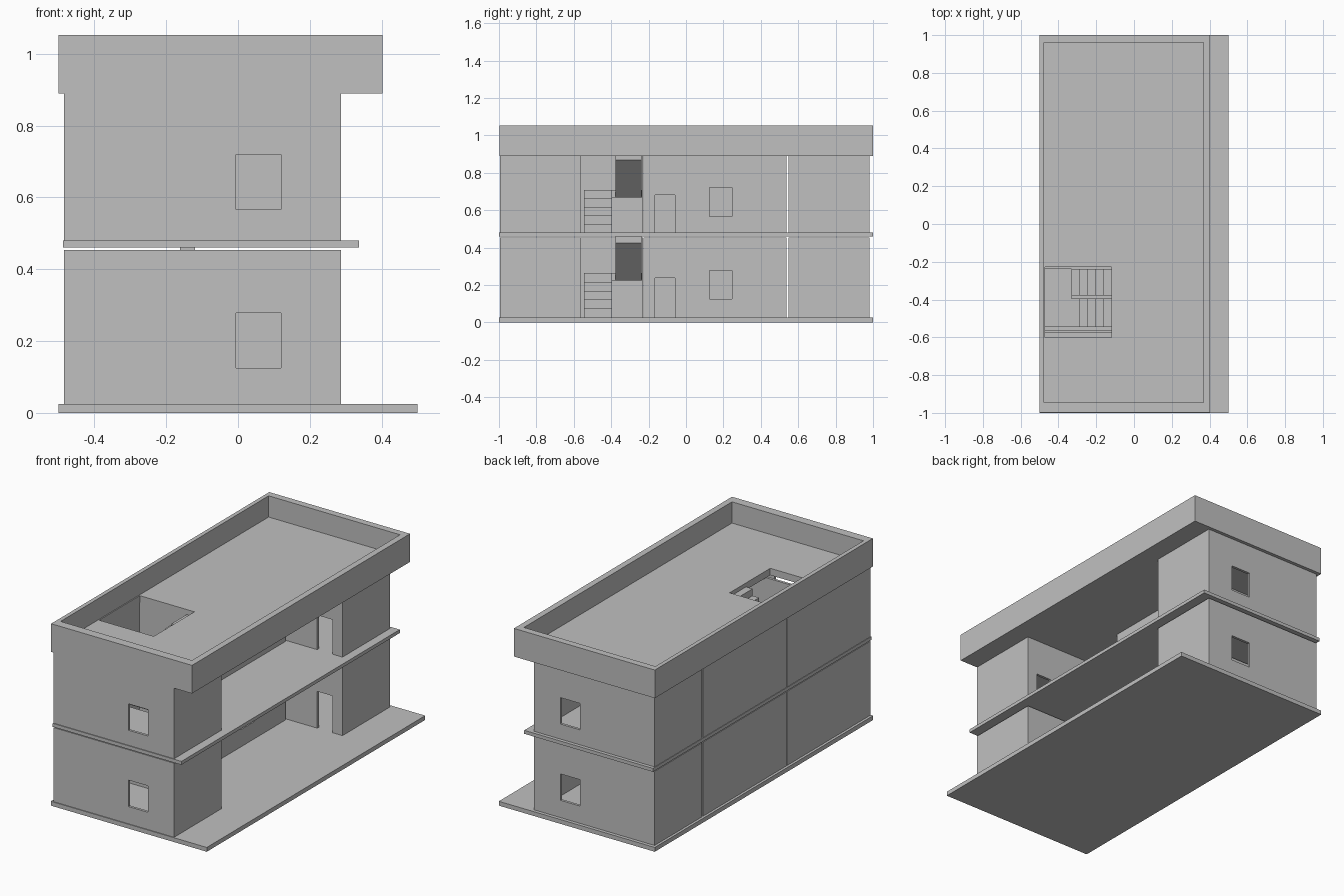
import bpy
import bmesh
from mathutils import Vector

cube = bpy.data.objects.get("Cube")
if cube:
    bpy.data.objects.remove(cube, do_unlink=True)

gray = bpy.data.materials.new("concrete gray")
gray.use_nodes = True
tone = (0.53, 0.53, 0.53, 1)
gray.diffuse_color = tone
gray.node_tree.nodes["Principled BSDF"].inputs["Base Color"].default_value = tone


def link(name, bm):
    mesh = bpy.data.meshes.new(name)
    bmesh.ops.recalc_face_normals(bm, faces=bm.faces)
    bm.to_mesh(mesh)
    bm.free()
    mesh.materials.append(gray)
    obj = bpy.data.objects.new(name, mesh)
    bpy.context.collection.objects.link(obj)
    return obj


def box(name, x, y, z):
    """Box from (low, high) pairs."""
    bm = bmesh.new()
    bmesh.ops.create_cube(bm, size=1)
    for v in bm.verts:
        v.co = Vector([s[0] if c < 0 else s[1] for s, c in zip((x, y, z), v.co)])
    return link(name, bm)


def cut(obj, *spans):
    """Subtract boxes and apply the result."""
    for span in spans:
        cutter = box("cutter", *span)
        cutter.hide_render = True
        mod = obj.modifiers.new("opening", 'BOOLEAN')
        mod.operation = 'DIFFERENCE'
        mod.solver = 'EXACT'
        mod.object = cutter
        bpy.context.view_layer.objects.active = obj
        bpy.ops.object.modifier_apply(modifier=mod.name)
        bpy.data.objects.remove(cutter, do_unlink=True)
    return obj


def prism(name, profile, y0, y1):
    """Extrude an x-z profile along y."""
    bm = bmesh.new()
    face = bm.faces.new([bm.verts.new((px, y0, pz)) for px, pz in profile])
    new = bmesh.ops.extrude_face_region(bm, geom=[face])["geom"]
    bmesh.ops.translate(bm, vec=(0, y1 - y0, 0),
                        verts=[g for g in new if isinstance(g, bmesh.types.BMVert)])
    return link(name, bm)


WALL = 0.015
LEFT, RIGHT, INNER = -0.485, 0.287, -0.07
HOLE_X, HOLE_Y = (-0.47, -0.12), (-0.6, -0.228)


def room(name, x, y, z, *openings):
    """Four thin walls, open above and below, with openings."""
    inside = ((x[0] + WALL, x[1] - WALL), (y[0] + WALL, y[1] - WALL),
              (z[0] - 0.1, z[1] + 0.1))
    return cut(box(name, x, y, z), inside, *openings)


def flight(name, x0, direction, z0, y, steps=5, run=0.042, rise=0.04):
    """Stepped top with a sloping underside."""
    top = [(x0, z0)]
    for i in range(steps):
        top.append((x0 + direction * i * run, z0 + (i + 1) * rise))
        top.append((x0 + direction * (i + 1) * run, z0 + (i + 1) * rise))
    end = top[-1]
    soffit = [(end[0], end[1] - 0.04), (x0, z0 - 0.04)]
    if direction < 0:  # the lower flight rests on the floor
        soffit = [(end[0], end[1] - 0.04), (x0 - run, z0)]
    return prism(name, top + soffit, *y)


# Slabs and roof tray
box("base_slab", (-0.5, 0.5), (-1, 1), (0, 0.025))
cut(box("floor_slab", (-0.488, 0.337), (-1, 1), (0.46, 0.48)),
    (HOLE_X, HOLE_Y, (0.4, 0.6)))
cut(box("roof_tray", (-0.5, 0.403), (-0.997, 1), (0.89, 1.053)),
    ((-0.476, 0.367), (-0.945, 0.96), (0.93, 1.2)),
    (HOLE_X, HOLE_Y, (0.8, 1.2)))

# Both storeys repeat the same plan
for label, floor, top in (("lower", 0.025, 0.454), ("upper", 0.48, 0.89)):
    z = (floor, top)
    base = 0.025 if label == "lower" else 0.467
    window_z = (base + 0.1, base + 0.253)
    door_z = (floor - 0.05, base + 0.213)
    window_x, door_x = (-0.005, 0.12), (0.125, 0.222)

    # Front and back rooms: window outside, door to the terrace
    room(label + "_front_room", (LEFT, RIGHT), (-0.995, -0.562), z,
         (window_x, (-1.1, -0.95), window_z),
         (door_x, (-0.6, -0.5), door_z))
    room(label + "_back_room", (LEFT, RIGHT), (0.547, 0.98), z,
         (window_x, (0.9, 1.1), window_z),
         (door_x, (0.5, 0.6), door_z))

    # Set-back middle room facing the terrace
    side = (INNER - 0.05, INNER + 0.05)
    room(label + "_middle_room", (LEFT, INNER), (-0.228, 0.536), z,
         (side, (-0.165, -0.06), door_z),
         (side, (0.125, 0.247), window_z))

    # Stair hall
    box(label + "_stair_wall", (LEFT, LEFT + WALL), (-0.562, -0.23), z)
    landing = base + 0.24
    box(label + "_landing", (-0.47, -0.33), (-0.545, -0.235), (landing - 0.04, landing))
    flight(label + "_first_flight", -0.12, -1, floor, (-0.545, -0.395),
           rise=(landing - floor) / 5)
    flight(label + "_second_flight", -0.33, 1, landing, (-0.378, -0.238))
